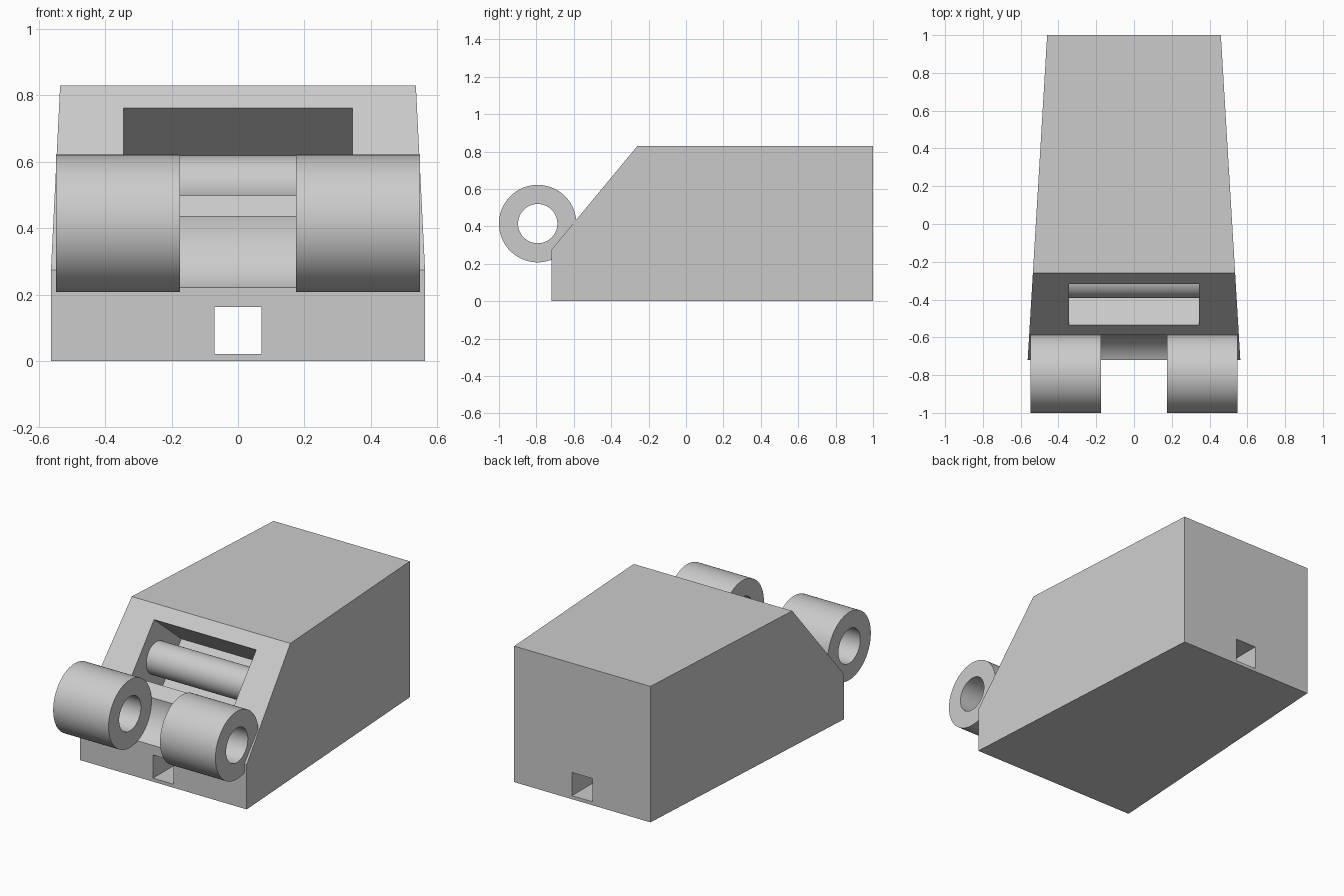
import bpy, bmesh, math
from mathutils import Matrix, Vector

if "Cube" in bpy.data.objects:
    bpy.data.objects.remove(bpy.data.objects["Cube"], do_unlink=True)

grey = bpy.data.materials.new("light_grey")
grey.use_nodes = True
grey.diffuse_color = (0.6, 0.6, 0.6, 1)
for node in grey.node_tree.nodes:
    if node.type == 'BSDF_PRINCIPLED':
        node.inputs["Base Color"].default_value = grey.diffuse_color


def finish(name, bm):
    bmesh.ops.recalc_face_normals(bm, faces=bm.faces)
    mesh = bpy.data.meshes.new(name)
    bm.to_mesh(mesh)
    bm.free()
    mesh.materials.append(grey)
    obj = bpy.data.objects.new(name, mesh)
    bpy.context.collection.objects.link(obj)
    return obj


def activate(obj):
    bpy.ops.object.select_all(action='DESELECT')
    obj.select_set(True)
    bpy.context.view_layer.objects.active = obj


def smooth(obj):
    activate(obj)
    bpy.ops.object.shade_smooth_by_angle(angle=math.radians(30))


def box(name, size, centre, tilt=0.0):
    bm = bmesh.new()
    bmesh.ops.create_cube(bm, size=1)
    bm.transform(Matrix.Translation(centre) @ Matrix.Rotation(tilt, 4, 'X')
                 @ Matrix.Diagonal((*size, 1)))
    return finish(name, bm)


def rod(name, radius, length, centre):
    bm = bmesh.new()
    bmesh.ops.create_cone(bm, cap_ends=True, segments=96, radius1=radius,
                          radius2=radius, depth=length)
    bm.transform(Matrix.Translation(centre) @ Matrix.Rotation(math.pi / 2, 4, 'Y'))
    return finish(name, bm)


def tube(name, outer, inner, x0, x1, centre):
    bm = bmesh.new()
    ring = [bm.verts.new((x, 0, r)) for x, r in
            ((x0, inner), (x1, inner), (x1, outer), (x0, outer))]
    edges = [bm.edges.new((ring[i], ring[(i + 1) % 4])) for i in range(4)]
    bmesh.ops.spin(bm, geom=ring + edges, cent=(0, 0, 0), axis=(1, 0, 0),
                   angle=math.tau, steps=96)
    bmesh.ops.remove_doubles(bm, verts=bm.verts, dist=0.0005)
    bm.transform(Matrix.Translation(centre))
    return finish(name, bm)


def cut(target, cutter):
    activate(target)
    mod = target.modifiers.new("cut", 'BOOLEAN')
    mod.operation = 'DIFFERENCE'
    mod.solver = 'EXACT'
    mod.object = cutter
    bpy.ops.object.modifier_apply(modifier=mod.name)
    bpy.data.objects.remove(cutter, do_unlink=True)


# Body: side profile with a sloped nose, narrowing towards the back
FRONT, TOP, NOSE = -0.72, 0.83, 0.275
profile = [(FRONT, 0), (1, 0), (1, TOP), (-0.26, TOP), (FRONT, NOSE)]
bm = bmesh.new()
sides = []
for s in (-1, 1):
    sides.append([bm.verts.new((s * (0.563 - 0.06 * (y - FRONT)), y, z))
                  for y, z in profile])
    bm.faces.new(sides[-1])
for i in range(5):
    j = (i + 1) % 5
    bm.faces.new((sides[0][i], sides[0][j], sides[1][j], sides[1][i]))
body = finish("body", bm)

# Directions along the slope and into it
along = Vector((0, -0.26 - FRONT, TOP - NOSE)).normalized()
inward = Vector((0, along.z, -along.y))
slope = math.atan2(along.z, along.y)

# Square pocket sunk at right angles into the slope
POCKET = 0.342
pocket_centre = Vector((0, FRONT, NOSE)) + along * 0.461 + inward * POCKET / 2
deep = POCKET + 0.2
cut(body, box("pocket_cutter", (0.69, POCKET, deep),
              pocket_centre - inward * 0.1, slope))

# Round clearance between the knuckles
HINGE = Vector((0, -0.793, 0.415))
cut(body, rod("clearance_cutter", 0.207, 0.348, HINGE))

# Square channel running front to back
cut(body, box("channel_cutter", (0.14, 3, 0.142), (0, 0, 0.092)))
smooth(body)

# Bar across the pocket
smooth(rod("pocket_bar", 0.098, 0.71, pocket_centre))

# Pair of hollow hinge knuckles
for side, s in (("left", 1), ("right", -1)):
    smooth(tube(side + "_knuckle", 0.207, 0.105, s * 0.174, s * 0.548, HINGE))
